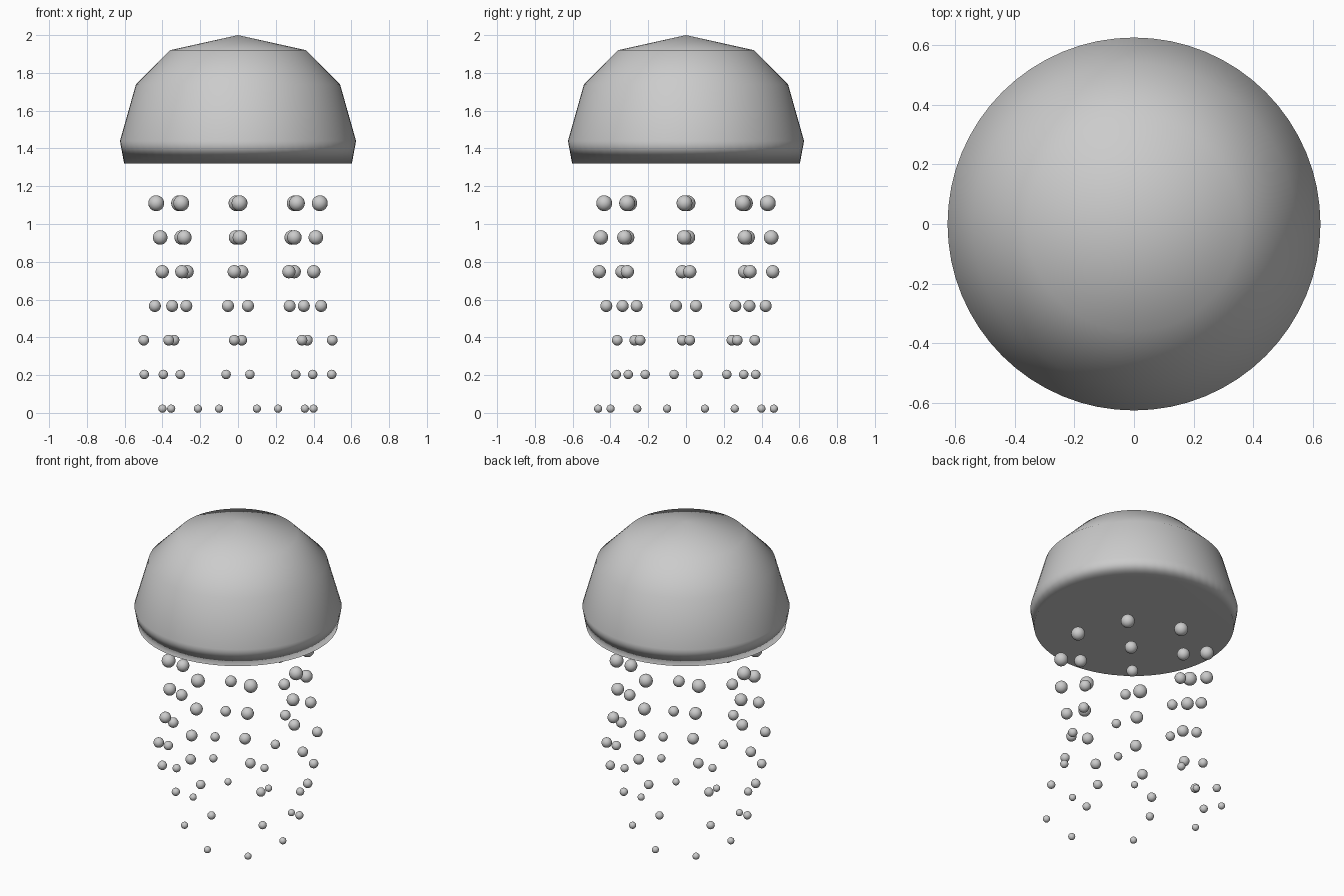
import bpy, bmesh, math

if "Cube" in bpy.data.objects:
    bpy.data.objects.remove(bpy.data.objects["Cube"])

grey = bpy.data.materials.new("soft_grey")
grey.diffuse_color = (0.6, 0.6, 0.6, 1)
grey.use_nodes = True
grey.node_tree.nodes["Principled BSDF"].inputs["Base Color"].default_value = grey.diffuse_color


def make_object(name, bm):
    bmesh.ops.recalc_face_normals(bm, faces=bm.faces)
    for f in bm.faces:
        f.smooth = True
    mesh = bpy.data.meshes.new(name)
    bm.to_mesh(mesh)
    bm.free()
    mesh.materials.append(grey)
    obj = bpy.data.objects.new(name, mesh)
    bpy.context.collection.objects.link(obj)
    return obj


# Bell: lathed profile, closed underneath by one flat cap
SEGS = 64
profile = [(0.36, 1.92), (0.54, 1.74), (0.625, 1.44), (0.603, 1.32)]
bm = bmesh.new()
rings = [[bm.verts.new((r * math.cos(2 * math.pi * i / SEGS),
                        r * math.sin(2 * math.pi * i / SEGS), z))
          for i in range(SEGS)] for r, z in profile]
apex = bm.verts.new((0, 0, 2))
for i in range(SEGS):
    j = (i + 1) % SEGS
    bm.faces.new((apex, rings[0][i], rings[0][j]))
    for upper, lower in zip(rings, rings[1:]):
        bm.faces.new((upper[i], lower[i], lower[j], upper[j]))
bm.faces.new(rings[-1])
bell = make_object("bell", bm)
bell.modifiers.new("soft_normals", 'WEIGHTED_NORMAL').mode = 'FACE_AREA'

# Tentacles: eight strands of shrinking beads, each level swaying a little
# (x radius, y radius, sideways sway) from the top level down
levels = [(0.433, 0.433, -0.008), (0.412, 0.451, -0.01), (0.401, 0.459, 0.02),
          (0.44, 0.422, 0.053), (0.499, 0.364, 0.02), (0.496, 0.369, -0.063),
          (0.40, 0.465, -0.10)]
for k in range(8):
    c, s = math.cos(k * math.pi / 4), math.sin(k * math.pi / 4)
    bm = bmesh.new()
    for n, (a, b, d) in enumerate(levels):
        ball = bmesh.ops.create_uvsphere(bm, u_segments=20, v_segments=12,
                                         radius=0.042 - 0.0034 * n)
        bmesh.ops.translate(bm, verts=ball["verts"],
                            vec=(a * c + d * s, b * s + d * c, 1.11 - 0.1813 * n))
    make_object(f"tentacle_{k + 1}", bm)
